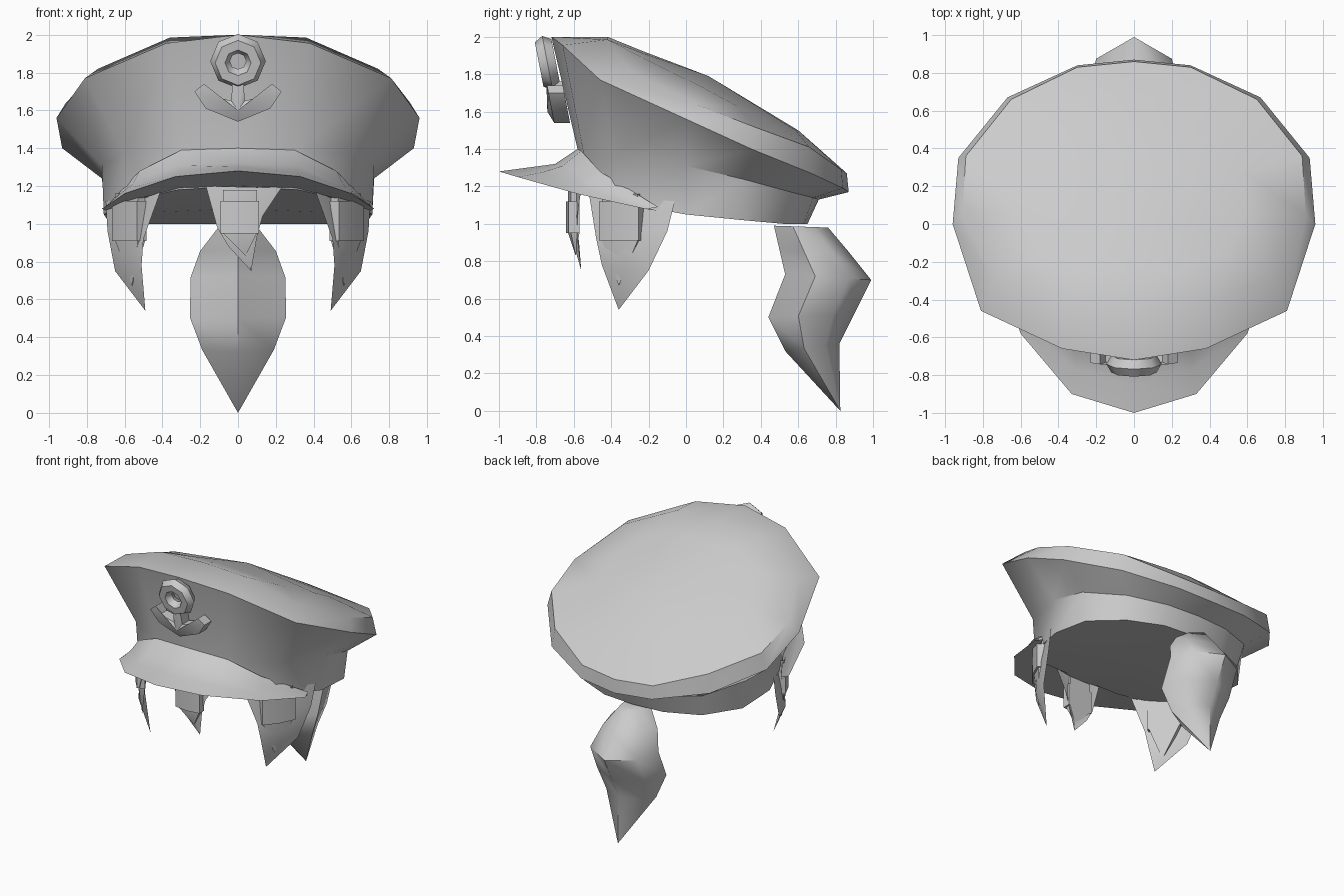
import bpy, bmesh, math
from mathutils import Vector

if "Cube" in bpy.data.objects:
    bpy.data.objects.remove(bpy.data.objects["Cube"])


def make(name, verts, faces, angle=40):
    me = bpy.data.meshes.new(name)
    me.from_pydata([tuple(v) for v in verts], [], faces)
    bm = bmesh.new()
    bm.from_mesh(me)
    bmesh.ops.remove_doubles(bm, verts=bm.verts, dist=1e-4)
    bmesh.ops.recalc_face_normals(bm, faces=bm.faces)
    bm.to_mesh(me)
    bm.free()
    ob = bpy.data.objects.new(name, me)
    bpy.context.collection.objects.link(ob)
    bpy.ops.object.select_all(action='DESELECT')
    ob.select_set(True)
    bpy.context.view_layer.objects.active = ob
    bpy.ops.object.shade_smooth_by_angle(angle=math.radians(angle))
    return ob


def flip(p):
    return Vector((-p[0], p[1], p[2]))


def ring(half):
    """Closed loop from a half outline running front centre to back centre."""
    return [Vector(p) for p in half] + [flip(p) for p in half[-2:0:-1]]


def strip(half):
    """Open row from a half outline that starts on the centre line."""
    return [flip(p) for p in half[:0:-1]] + [Vector(p) for p in half]


def loft(name, rows, closed=True, start=None, end=None, angle=40):
    """Skin equal rows; start/end are optional points closing the ends as fans."""
    n = len(rows[0])
    verts = [v for r in rows for v in r]
    span = n if closed else n - 1
    faces = [(i * n + j, i * n + (j + 1) % n, (i + 1) * n + (j + 1) % n, (i + 1) * n + j)
             for i in range(len(rows) - 1) for j in range(span)]
    for point, base in ((start, 0), (end, (len(rows) - 1) * n)):
        if point is not None:
            verts.append(Vector(point))
            k = len(verts) - 1
            faces += [(base + j, base + (j + 1) % n, k) for j in range(span)]
    return make(name, verts, faces, angle)


# Cap: bottom of band, top of band, widest rim, upper rim, domed top
band_low = [(0, -.58, 1.2), (.32, -.55, 1.18), (.58, -.38, 1.12), (.71, 0, 1.05),
            (.69, .3, 1.02), (.5, .52, 1.0), (.25, .63, 1.0), (0, .65, 1.0)]
band_top = [(0, -.58, 1.40), (.31, -.55, 1.39), (.6, -.38, 1.37), (.72, 0, 1.31),
            (.72, .3, 1.24), (.53, .56, 1.17), (.26, .68, 1.14), (0, .71, 1.13)]
rim = [(0, -.72, 2.0), (.38, -.66, 1.955), (.81, -.46, 1.77), (.96, 0, 1.56),
       (.93, .35, 1.40), (.67, .67, 1.27), (.3, .84, 1.19), (0, .87, 1.17)]
upper = [(0, -.42, 2.0), (.36, -.42, 1.985), (.74, -.3, 1.82), (.91, .05, 1.64),
         (.89, .36, 1.52), (.65, .66, 1.41), (.3, .83, 1.29), (0, .86, 1.27)]


def dome(y):
    line = [(-.42, 1.995), (.12, 1.79), (.6, 1.5), (.86, 1.27)]
    for (a, za), (b, zb) in zip(line, line[1:]):
        if y <= b:
            return za + (zb - za) * (y - a) / (b - a)
    return 1.27


inner = []
for x, y, z in upper:
    px, py = .65 * x, .12 + .65 * (y - .12)
    inner.append((px, py, dome(py) - .2 * px * px))
loft("cap", [ring(r) for r in (band_low, band_top, rim, upper, inner)],
     start=(0, .05, 1.08), end=(0, .12, 1.79))

# Visor: upper join, step, middle, outer edge, underside
visor = [
    [(0, -.58, 1.40), (.3, -.56, 1.39), (.52, -.46, 1.28), (.70, -.15, 1.09)],
    [(0, -.70, 1.32), (.31, -.66, 1.31), (.55, -.50, 1.22), (.71, -.18, 1.085)],
    [(0, -.85, 1.30), (.31, -.77, 1.275), (.57, -.54, 1.19), (.715, -.2, 1.08)],
    [(0, -1.0, 1.28), (.33, -.90, 1.25), (.60, -.58, 1.16), (.72, -.22, 1.08)],
    [(0, -.58, 1.20), (.3, -.55, 1.19), (.5, -.45, 1.14), (.70, -.15, 1.07)]]
loft("visor", [strip(r) for r in visor], closed=False)


# Badge: an anchor ring and arms leaning with the front of the cap
def lean(z):
    return -.72 - .19 * (z - 1.54)


bpy.ops.mesh.primitive_torus_add(major_segments=8, minor_segments=6, major_radius=.095,
                                 minor_radius=.052, location=(0, lean(1.86) + .04, 1.86),
                                 rotation=(math.radians(90 + 11), 0, math.radians(0)))
badge_ring = bpy.context.object
badge_ring.name = "badge_ring"
bpy.ops.object.shade_smooth_by_angle(angle=math.radians(50))

half = [(0, 1.54), (.17, 1.61), (.23, 1.70), (.18, 1.74), (.15, 1.68), (.035, 1.65), (.03, 1.76)]
outline = half + [(-x, z) for x, z in half[:0:-1]]
back = [(x, lean(z) + .1, z) for x, z in outline]
front = [(x, lean(z) + .015, z) for x, z in outline]
n = len(outline)
make("badge_anchor", back + front + [(0, lean(1.6) - .01, 1.6)],
     [(i, (i + 1) % n, n + (i + 1) % n, n + i) for i in range(n)]
     + [(n + i, n + (i + 1) % n, 2 * n) for i in range(n)])


# Hanging tufts: a pointed sheet, a ridged strand on it, and a clip round the strand
def tuft(name, left, right, tip, a, b, point, out, top, clip, sign=1):
    s = lambda p: Vector((sign * p[0], p[1], p[2]))
    out = s(out)
    rows = [[s(l), (s(l) + s(r)) / 2 + out * .03, s(r)] for l, r in zip(left, right)]
    loft(name + "_sheet", rows, closed=False, end=s(tip))

    def section(z, grow):
        p, q = s((*a, z)), s((*b, z))
        side = (q - p).normalized() * grow
        p, q = p - side, q + side
        lift = out * (.035 + grow)
        return [p - out * .01, p + lift, (p + q) / 2 + lift + out * .015, q + lift, q - out * .01]

    hi, lo = clip
    loft(name + "_strand", [section(top, 0), section(lo, 0)], end=s(point))
    loft(name + "_clip", [section(hi, .012), section(lo, .012)], angle=25,
         start=s((*a, hi)), end=s((*a, lo)))


for sign, label in ((1, "right"), (-1, "left")):
    tuft(label + "_tuft",
         [(.41, -.52, 1.17), (.50, -.48, .92), (.51, -.45, .78)],
         [(.70, -.06, 1.12), (.69, -.10, .96), (.65, -.20, .75)],
         (.49, -.36, .54), (.50, -.43), (.62, -.24), (.56, -.36, .67),
         (.84, -.54, 0), 1.16, (1.12, .91), sign)
tuft("front_tuft",
     [(-.17, -.58, 1.2), (-.11, -.58, .98), (-.05, -.57, .88)],
     [(.23, -.56, 1.19), (.13, -.58, 1.04), (.10, -.58, .93)],
     (.07, -.56, .75), (-.08, -.58), (.10, -.58), (.04, -.59, .83),
     (0, -1, 0), 1.18, (1.12, .95))

# Tail at the back: front y, front z, back y, back z, half width
tail = []
for yf, zf, yb, zb, w in [(.47, .99, .76, .98, .10), (.50, .86, .87, .85, .20),
                          (.53, .73, .99, .70, .25), (.44, .50, .90, .52, .255),
                          (.53, .32, .82, .36, .19)]:
    mix = lambda t, k: (k * w, yf + t * (yb - yf), zf + t * (zb - zf))
    tail.append(ring([(0, yf, zf), mix(.35, 1), mix(.75, .8), (0, yb, zb)]))
loft("tail", tail, start=(0, .62, .985), end=(0, .825, 0), angle=50)
